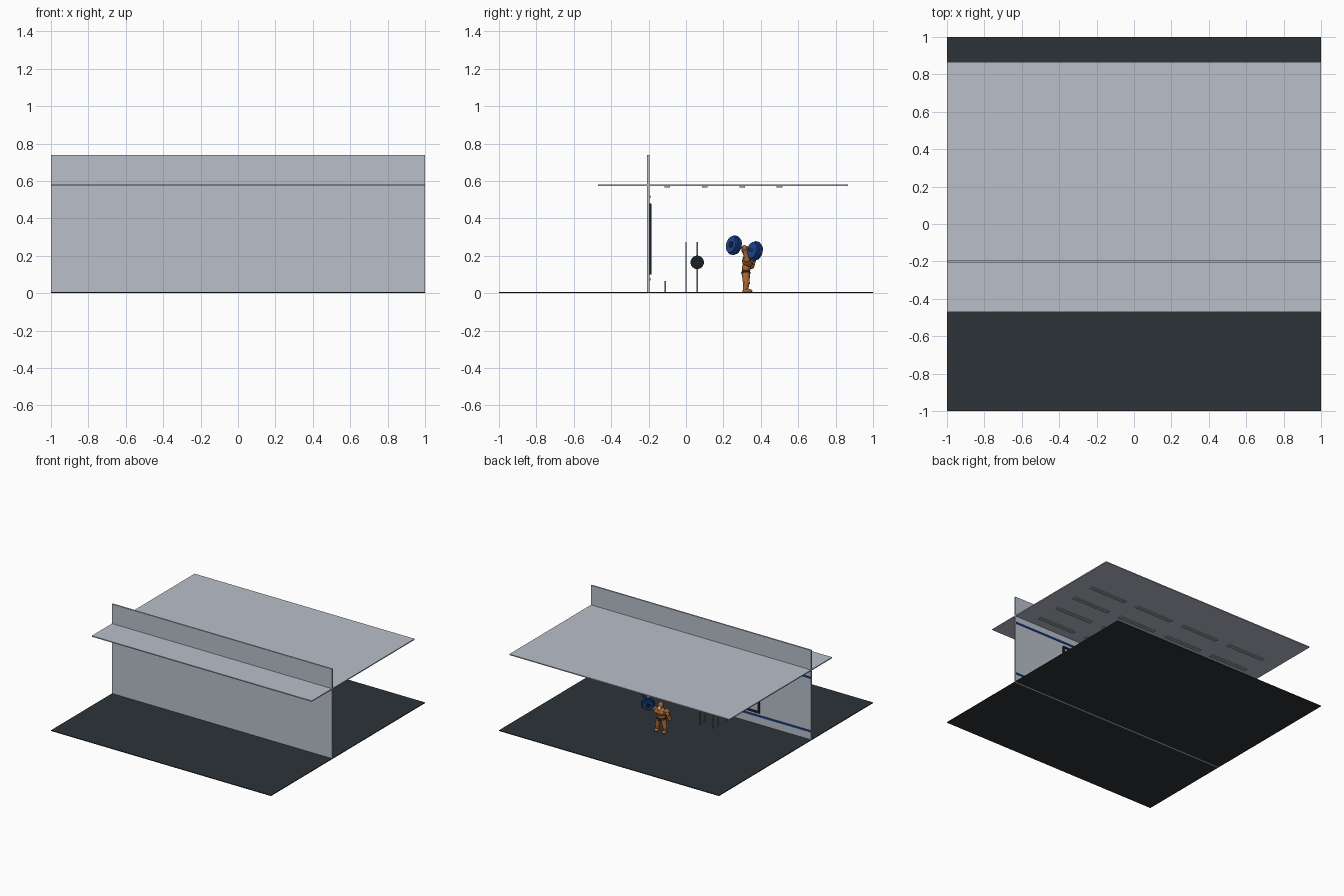
import bpy
from mathutils import Vector

cube = bpy.data.objects.get("Cube")
if cube:
    bpy.data.objects.remove(cube, do_unlink=True)


def material(name, r, g, b):
    m = bpy.data.materials.new(name)
    m.use_nodes = True
    m.diffuse_color = (r, g, b, 1)
    m.node_tree.nodes["Principled BSDF"].inputs["Base Color"].default_value = (r, g, b, 1)
    return m


plaster = material("pale grey plaster", .48, .52, .59)
rubber = material("charcoal rubber", .026, .033, .041)
blue = material("strong blue", .01, .06, .3)
black = material("near black", .012, .014, .017)
steel = material("steel grey", .2, .21, .22)
lamp_grey = material("lamp grey", .38, .39, .41)
skin = material("orange skin", .42, .14, .035)
hair = material("brown hair", .2, .06, .015)
white = material("white beard", .55, .55, .55)


def finish(name, mat, smooth=False):
    ob = bpy.context.object
    ob.name = name
    ob.data.materials.append(mat)
    if smooth:
        bpy.ops.object.shade_smooth_by_angle()
    return ob


def box(name, mat, x0, x1, y0, y1, z0, z1):
    bpy.ops.mesh.primitive_cube_add(size=1, location=((x0 + x1) / 2, (y0 + y1) / 2, (z0 + z1) / 2))
    bpy.context.object.scale = (x1 - x0, y1 - y0, z1 - z0)
    return finish(name, mat)


def limb(name, mat, a, b, r0, r1=None, sides=12):
    a, b = Vector(a), Vector(b)
    bpy.ops.mesh.primitive_cone_add(vertices=sides, radius1=r0, radius2=r0 if r1 is None else r1,
                                    depth=(b - a).length, location=(a + b) / 2)
    bpy.context.object.rotation_euler = (b - a).to_track_quat('Z', 'Y').to_euler()
    return finish(name, mat, True)


def ball(name, mat, centre, size):
    bpy.ops.mesh.primitive_uv_sphere_add(segments=16, ring_count=10, radius=1, location=centre)
    bpy.context.object.scale = size
    return finish(name, mat, True)


# Room shell
box("floor", rubber, -1, 1, -1, 1, 0, .006)
box("wall", plaster, -1, 1, -.208, -.195, 0, .74)
box("ceiling", plaster, -1, 1, -.47, .865, .572, .58)
for z in (.075, .515):
    box("wall_stripe", blue, -1, 1, -.195, -.189, z - .007, z + .007)

# Ceiling lamps
for y in (-.1, .1, .3, .5):
    for i in range(4):
        x = -.675 + .45 * i
        box("ceiling_lamp", lamp_grey, x - .17, x + .17, y - .015, y + .015, .566, .573)

# Wall mirror with frame
box("mirror_pane", plaster, -.53, .53, -.195, -.19, .1, .48)
for s in (-1, 1):
    box("mirror_frame_side", black, s * .53 - .008, s * .53 + .008, -.195, -.184, .1, .48)
    zc = .29 + s * .182
    box("mirror_frame_rail", black, -.53, .53, -.195, -.184, zc - .008, zc + .008)

# Rack with loaded bar
for x in (-.29, -.17):
    for y in (0, .06):
        box("rack_post", steel, x - .004, x + .004, y - .004, y + .004, 0, .275)
limb("rack_bar", steel, (-.38, .06, .165), (-.08, .06, .165), .005)
for x in (-.35, -.11):
    limb("rack_plate", black, (x - .01, .06, .165), (x + .01, .06, .165), .036, sides=24)

# Low stand
for x in (-.29, -.17):
    box("low_stand_post", steel, x - .004, x + .004, -.114, -.106, 0, .065)

# Lifter legs
for s in (-1, 1):
    ball("foot", skin, (s * .035, .328, .012), (.016, .027, .012))
    limb("shin", skin, (s * .034, .318, .01), (s * .033, .322, .055), .013, .018)
    ball("knee", skin, (s * .033, .324, .055), (.018, .018, .016))
    limb("thigh", skin, (s * .033, .322, .055), (s * .02, .32, .105), .018, .022)

# Lifter trunk
ball("trunks", black, (0, .32, .108), (.042, .025, .02))
ball("waist", skin, (0, .322, .135), (.037, .024, .03))
ball("chest", skin, (0, .33, .172), (.055, .03, .035))
for s in (-1, 1):
    ball("pectoral", skin, (s * .022, .35, .175), (.022, .014, .016))
    ball("shoulder", skin, (s * .058, .33, .188), (.022, .022, .02))

# Lifter head
ball("head", skin, (0, .325, .222), (.021, .023, .026))
ball("hair_cap", hair, (0, .318, .23), (.021, .021, .023))
ball("beard", white, (0, .346, .203), (.016, .012, .02))

# Flexed arm
limb("upper_arm", skin, (-.058, .33, .185), (-.095, .35, .145), .018, .015)
ball("elbow", skin, (-.095, .35, .145), (.016, .016, .016))
limb("forearm", skin, (-.095, .35, .145), (-.088, .365, .185), .015, .012)
ball("fist", skin, (-.088, .366, .19), (.015, .015, .015))

# Raised arm
limb("raised_upper_arm", skin, (.058, .33, .188), (.11, .325, .18), .018, .015)
ball("raised_elbow", skin, (.11, .325, .18), (.017, .017, .017))
limb("raised_forearm", skin, (.11, .325, .18), (.125, .313, .238), .015, .012)
ball("raised_fist", skin, (.125, .312, .241), (.016, .016, .016))

# Dumbbell
grip = Vector((.125, .312, .241))
axis = Vector((-.55, .8, -.22)).normalized()
limb("dumbbell_bar", steel, grip - axis * .09, grip + axis * .09, .006)
for s in (-1, 1):
    for d, r in ((.056, .045), (.07, .053), (.084, .045)):
        limb("dumbbell_plate", blue, grip + axis * s * (d - .006), grip + axis * s * (d + .006), r, sides=24)
    limb("dumbbell_collar", black, grip + axis * s * .088, grip + axis * s * .093, .018)
